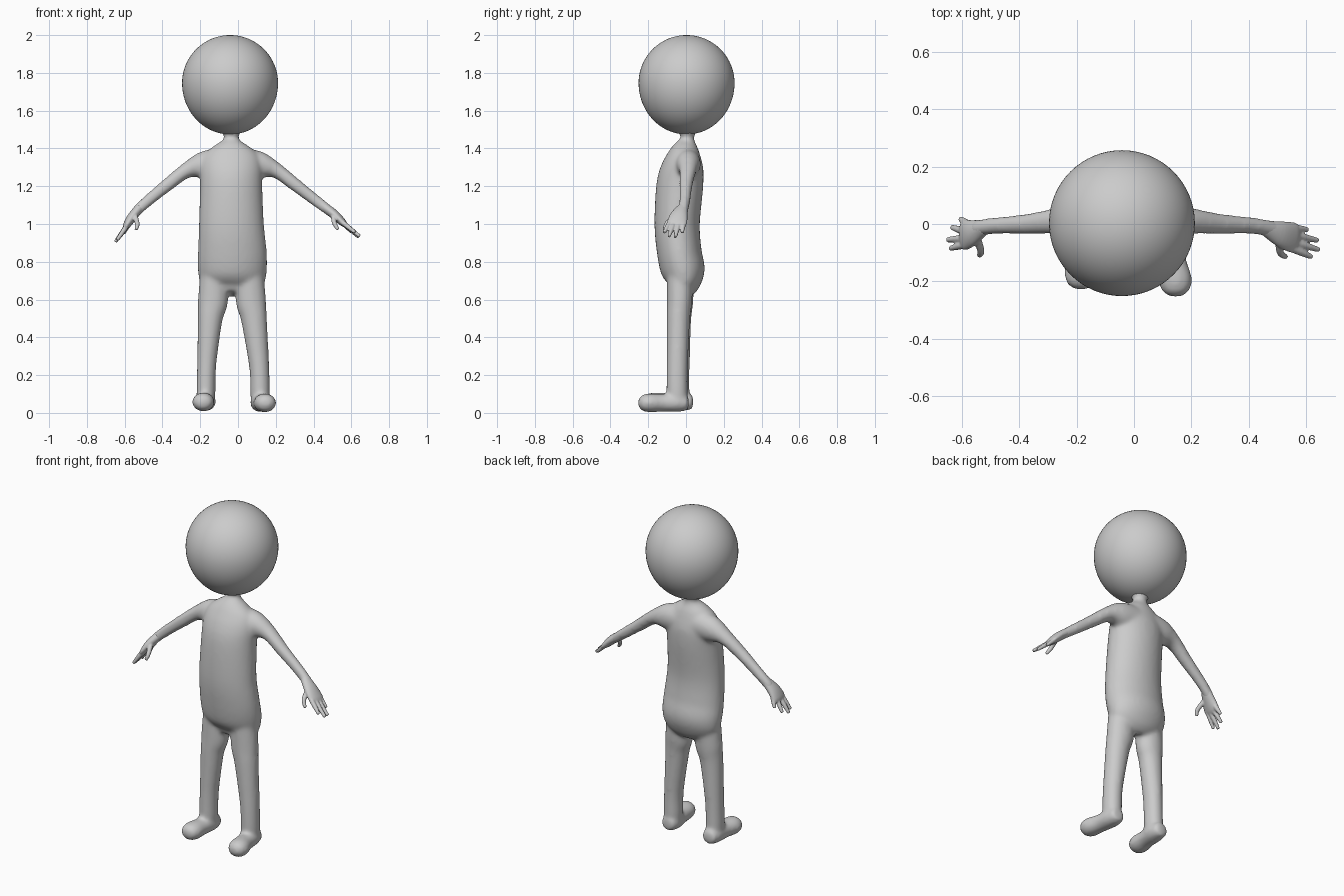
import bpy, bmesh, math
from mathutils import Vector

clay = bpy.data.materials.new("clay_grey")
clay.diffuse_color = (0.6, 0.6, 0.6, 1)


def spline(rows, t):
    """Catmull-Rom value of the rows at parameter t."""
    i = min(int(t), len(rows) - 2)
    u = t - i
    p = [rows[min(max(k, 0), len(rows) - 1)] for k in range(i - 1, i + 3)]
    return [0.5 * (2 * b + (c - a) * u + (2 * a - 5 * b + 4 * c - d) * u * u
                   + (3 * b - a - 3 * c + d) * u ** 3) for a, b, c, d in zip(*p)]


def loft(bm, rows, side, n=32, sub=5):
    """Closed tube of elliptical rings; a row is x, y, z, half width along side, other half width."""
    count = (len(rows) - 1) * sub
    pts = [spline(rows, k / sub) for k in range(count + 1)]
    rings = []
    for k, p in enumerate(pts):
        tan = (Vector(pts[min(k + 1, count)][:3]) - Vector(pts[max(k - 1, 0)][:3])).normalized()
        s = Vector(side)
        s = (s - tan * s.dot(tan)).normalized()
        o = tan.cross(s)
        rings.append([bm.verts.new(Vector(p[:3]) + s * p[3] * math.cos(a) + o * p[4] * math.sin(a))
                      for a in (2 * math.pi * j / n for j in range(n))])
    for r, q in zip(rings, rings[1:]):
        for j in range(n):
            bm.faces.new((r[j], r[(j + 1) % n], q[(j + 1) % n], q[j]))
    bm.faces.new(rings[0][::-1])
    bm.faces.new(rings[-1])


def finish(bm, name, voxel=0, iterations=0):
    """Make the object; fuse its tubes into one smooth skin when a voxel size is given."""
    bmesh.ops.recalc_face_normals(bm, faces=bm.faces)
    me = bpy.data.meshes.new(name)
    bm.to_mesh(me)
    bm.free()
    me.materials.append(clay)
    ob = bpy.data.objects.new(name, me)
    bpy.context.collection.objects.link(ob)
    bpy.ops.object.select_all(action='DESELECT')
    bpy.context.view_layer.objects.active = ob
    ob.select_set(True)
    if voxel:
        m = ob.modifiers.new("fuse", 'REMESH')
        m.mode, m.voxel_size = 'VOXEL', voxel
        m = ob.modifiers.new("soften", 'SMOOTH')
        m.factor, m.iterations = 0.5, iterations
        bpy.ops.object.convert(target='MESH')
    bpy.ops.object.shade_smooth()


X, Y = (1, 0, 0), (0, 1, 0)

# Head: a ball drawn out slightly towards the neck
bm = bmesh.new()
bmesh.ops.create_uvsphere(bm, u_segments=64, v_segments=40, radius=0.254)
for v in bm.verts:
    if v.co.z < 0:
        v.co.z *= 1.07
    v.co += Vector((-0.042, 0.003, 1.746))
finish(bm, "head")

# Body: torso with neck, arms, legs and feet fused together
bm = bmesh.new()
loft(bm, [(-.035, -.03, .63, .10, .05), (-.032, -.015, .68, .165, .088),
          (-.03, -.016, .75, .182, .116), (-.03, -.035, .85, .182, .118),
          (-.035, -.047, 1.0, .172, .120), (-.036, -.033, 1.2, .165, .124),
          (-.036, -.018, 1.3, .165, .112), (-.036, -.008, 1.365, .145, .088),
          (-.036, 0, 1.41, .095, .065), (-.036, .005, 1.44, .05, .043),
          (-.036, .007, 1.463, .038, .036), (-.036, .007, 1.49, .055, .05),
          (-.036, .007, 1.52, .07, .06)], X)

# Arms
loft(bm, [(.0, .01, 1.32, .07, .08), (.11, .01, 1.312, .066, .074), (.2, .01, 1.285, .046, .042),
          (.3, .0, 1.21, .036, .035), (.4, -.005, 1.133, .030, .031),
          (.47, -.016, 1.08, .030, .028), (.505, -.028, 1.052, .036, .024)], Y)
loft(bm, [(-.07, .01, 1.32, .07, .08), (-.18, .01, 1.312, .066, .074), (-.27, .01, 1.285, .046, .042),
          (-.37, .0, 1.21, .036, .035), (-.465, -.005, 1.133, .030, .031),
          (-.53, -.012, 1.075, .030, .028), (-.555, -.024, 1.045, .036, .024)], Y)

# Legs
loft(bm, [(.06, -.03, .8, .07, .07), (.068, -.034, .6, .08, .067), (.084, -.04, .5, .069, .062),
          (.107, -.045, .3, .056, .057), (.115, -.047, .2, .052, .056),
          (.117, -.047, .1, .052, .056), (.117, -.045, .03, .045, .05)], X)
loft(bm, [(-.125, -.025, .8, .07, .07), (-.132, -.028, .6, .08, .067), (-.147, -.034, .5, .066, .062),
          (-.163, -.036, .3, .053, .057), (-.168, -.037, .2, .05, .056),
          (-.17, -.037, .1, .05, .056), (-.17, -.035, .03, .045, .05)], X)

# Feet
for x, y, toe, bottom in ((.117, 0, .033, 0), (-.171, .024, -.016, .005)):
    loft(bm, [(x + toe * t, y + dy, .053 + bottom, a, b) for t, dy, a, b in (
        (0, .014, .02, .02), (0, .004, .042, .04), (.05, -.05, .054, .048), (.4, -.13, .052, .047),
        (.8, -.195, .059, .05), (.95, -.235, .046, .04), (1, -.253, .018, .015))], X)
finish(bm, "body", 0.01, 12)

# Hands: palm, four fingers and thumb
hands = {
    "left_hand": (
        [(.455, -.013, 1.092, .026, .024), (.51, -.035, 1.05, .045, .025),
         (.552, -.047, 1.01, .053, .020), (.572, -.052, .99, .045, .012)],
        [[(.545, -.012, 1.015), (.605, -.02, .955)], [(.55, -.037, 1.01), (.64, -.057, .93)],
         [(.55, -.062, 1.01), (.645, -.09, .935)], [(.545, -.083, 1.015), (.62, -.115, .955)],
         [(.505, -.06, 1.045), (.51, -.10, 1.005), (.53, -.115, .97)]]),
    "right_hand": (
        [(-.52, -.01, 1.088, .026, .024), (-.562, -.03, 1.035, .045, .025),
         (-.588, -.038, .995, .053, .020), (-.60, -.04, .975, .045, .012)],
        [[(-.58, .0, 1.0), (-.605, .018, .95)], [(-.588, -.025, .99), (-.635, -.012, .92)],
         [(-.588, -.05, .99), (-.65, -.055, .905)], [(-.582, -.07, 1.0), (-.64, -.085, .915)],
         [(-.545, -.055, 1.04), (-.533, -.095, 1.0), (-.54, -.11, .97)]]),
}
for name, (palm, fingers) in hands.items():
    bm = bmesh.new()
    loft(bm, palm, Y)
    for f in fingers:
        mid = [tuple((Vector(f[0]) + Vector(f[1])) / 2)] if len(f) == 2 else [f[1]]
        rows = [(*f[0], .014, .014), (*mid[0], .0125, .0125), (*f[-1], .009, .009)]
        loft(bm, rows, Y, 16)
    finish(bm, name, 0.004, 6)
